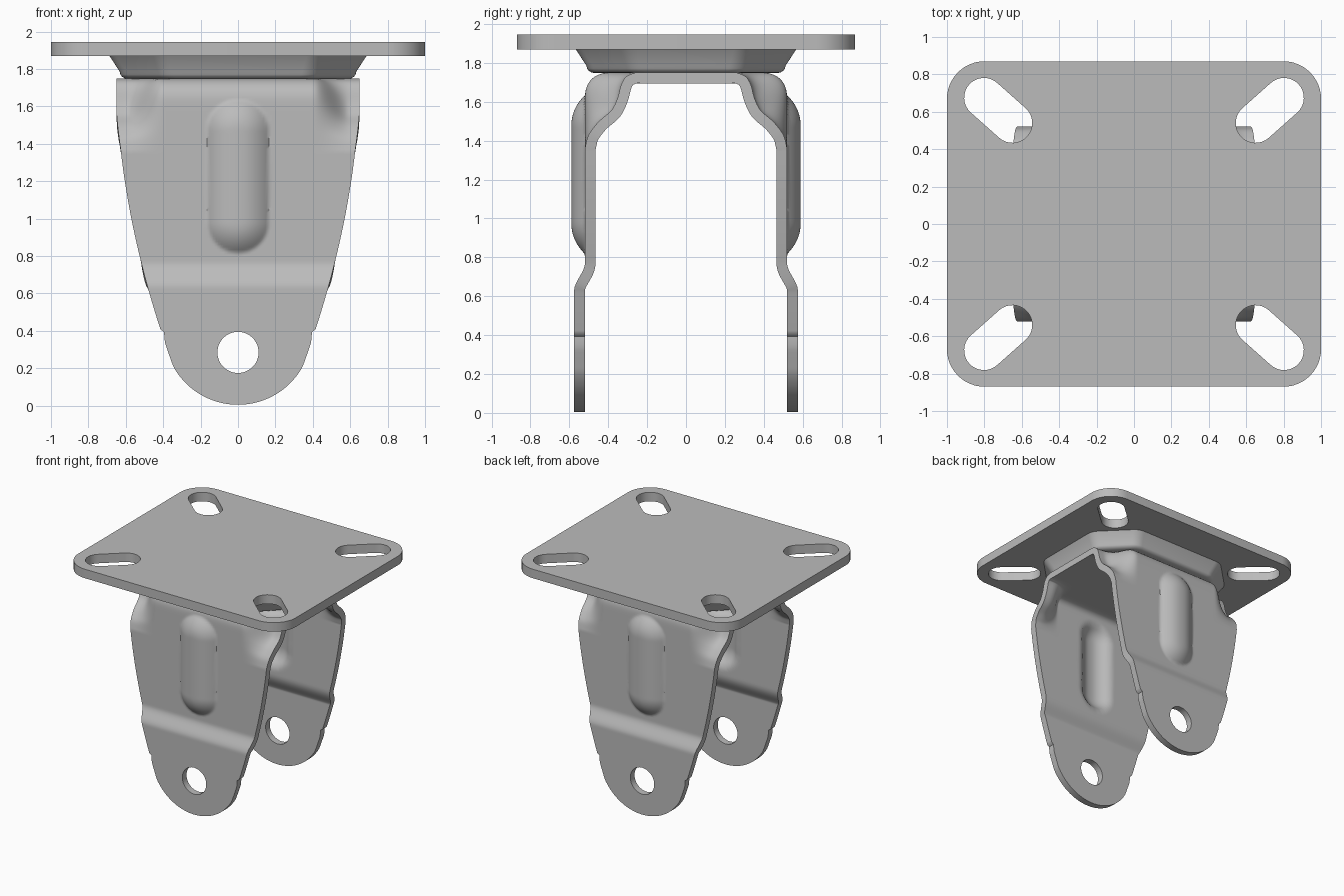
import bpy, bmesh
from math import sin, cos, pi, acos, sqrt
from mathutils import Vector

cube = bpy.data.objects.get("Cube")
if cube:
    bpy.data.objects.remove(cube)

steel = bpy.data.materials.new("grey steel")
steel.use_nodes = True
GREY = (0.5, 0.5, 0.5, 1)
steel.diffuse_color = GREY
steel.node_tree.nodes["Principled BSDF"].inputs["Base Color"].default_value = GREY


def make(name, bm):
    mesh = bpy.data.meshes.new(name)
    bm.to_mesh(mesh)
    bm.free()
    mesh.materials.append(steel)
    ob = bpy.data.objects.new(name, mesh)
    bpy.context.collection.objects.link(ob)
    return ob


def activate(ob):
    bpy.ops.object.select_all(action='DESELECT')
    ob.select_set(True)
    bpy.context.view_layer.objects.active = ob


def apply(ob, kind, **settings):
    activate(ob)
    mod = ob.modifiers.new(kind.lower(), kind)
    for key, value in settings.items():
        setattr(mod, key, value)
    bpy.ops.object.modifier_apply(modifier=mod.name)


def cut(ob, cutter):
    cutter.hide_render = True
    apply(ob, 'BOOLEAN', object=cutter, operation='DIFFERENCE', solver='EXACT')
    bpy.data.objects.remove(cutter)


def smooth(ob, angle):
    activate(ob)
    bpy.ops.object.shade_smooth_by_angle(angle=angle)


def rounded(points, radius, steps=10):
    """Polygon outline with every corner replaced by a curve."""
    out = []
    for i, p in enumerate(points):
        p = Vector(p)
        a = (Vector(points[i - 1]) - p).normalized()
        b = (Vector(points[(i + 1) % len(points)]) - p).normalized()
        half = a.angle(b) / 2
        centre = p + (a + b).normalized() * radius / sin(half)
        start = p + a * radius * cos(half) / sin(half) - centre
        end = p + b * radius * cos(half) / sin(half) - centre
        for k in range(steps + 1):
            t = k / steps
            out.append(centre + (start * (1 - t) + end * t).normalized() * radius)
    return out


def loft(bm, rings):
    """Closed solid through stacked rings of equal point count."""
    loops = [[bm.verts.new(p) for p in ring] for ring in rings]
    n = len(loops[0])
    for low, high in zip(loops, loops[1:]):
        for j in range(n):
            k = (j + 1) % n
            bm.faces.new((low[j], low[k], high[k], high[j]))
    bm.faces.new(loops[0][::-1])
    bm.faces.new(loops[-1])
    bmesh.ops.recalc_face_normals(bm, faces=bm.faces)


def level(outline, z):
    return [(p.x, p.y, z) for p in outline]


# Mounting plate with rounded corners
W, D = 1.0, 0.87
outline = rounded([(-W, -D), (W, -D), (W, D), (-W, D)], 0.2)
bm = bmesh.new()
loft(bm, [level(outline, 1.87), level(outline, 1.945)])
plate = make("mounting_plate", bm)

# Diagonal bolt slots
bm = bmesh.new()
for sx in (-1, 1):
    for sy in (-1, 1):
        inner, outer = Vector((0.65 * sx, 0.54 * sy)), Vector((0.802 * sx, 0.675 * sy))
        along = (outer - inner).normalized()
        side = Vector((-along.y, along.x))
        slot = []
        for centre, turn in ((outer, 0), (inner, pi)):
            for k in range(17):
                a = turn - pi / 2 + pi * k / 16
                slot.append(centre + (along * cos(a) + side * sin(a)) * 0.106)
        loft(bm, [level(slot, 1.8), level(slot, 2.0)])
cut(plate, make("slot_cutter", bm))
smooth(plate, 0.6)


# Pressed eight-sided boss beneath the plate
def octagon(inset, z):
    x, y, c = 0.69 - inset, 0.57 - inset, 0.27 - inset * 0.5
    pts = [(x, c - y), (x, y - c), (x - c, y), (c - x, y),
           (-x, y - c), (-x, c - y), (c - x, -y), (x - c, -y)]
    return level(rounded(pts, 0.12, 6), z)


bm = bmesh.new()
rings = [octagon(0, 1.875), octagon(0.058, 1.785)]
rings += [octagon(0.1 - 0.042 * cos(a), 1.785 - 0.037 * sin(a))
          for a in (pi / 8, pi / 4, 3 * pi / 8, pi / 2)]
loft(bm, rings)
smooth(make("plate_boss", bm), 0.7)


# Fork: one pressed sheet, built as a front half and mirrored
def step(a, b, x):
    t = min(max((x - a) / (b - a), 0), 1)
    return t * t * (3 - 2 * t)


def half_width(z):
    w = 0.65 - 0.1364 * max(1.75 - z, 0) ** 1.855
    if z < 0.4:
        w = min(w, sqrt(max(0.395 ** 2 - (0.4 - z) ** 2, 0)))
    return w


def resample(points, n):
    """Evenly spaced, slightly relaxed points along a path."""
    pts = [Vector(p) for p in points]
    lengths = [(b - a).length for a, b in zip(pts, pts[1:])]
    out = []
    for i in range(n + 1):
        d, k = sum(lengths) * i / n, 0
        while k < len(lengths) - 1 and d > lengths[k]:
            d -= lengths[k]
            k += 1
        out.append(pts[k].lerp(pts[k + 1], min(d / lengths[k], 1)))
    for _ in range(6):
        out = [out[0]] + [(a + b * 2 + c) / 4 for a, b, c in zip(out, out[1:], out[2:])] + [out[-1]]
    return out


# Shoulder path (y, z) at the middle and at the pinched side edges
corner = [(0.41 + 0.11 * cos(k * pi / 16), 1.64 + 0.11 * sin(k * pi / 16)) for k in range(9)]
middle = [(0.52, 1.36)] + corner + [(0.26, 1.75)]
pinched = [(0.52, 1.36), (0.505, 1.43), (0.45, 1.5), (0.38, 1.555), (0.35, 1.62),
           (0.335, 1.69), (0.31, 1.735), (0.26, 1.75)]

rows = []
a_end = acos(0.12 / 0.395)
leg_z = [0.4 - 0.395 * cos(0.03 + (a_end - 0.03) * k / 20) for k in range(21)]
leg_z += [0.28 + 1.08 * k / 76 for k in range(1, 76)]
for z in leg_z:
    p = Vector((0.575 - 0.055 * step(0.63, 0.77, z), z))
    rows.append((p, p))
rows += list(zip(resample(middle, 44), resample(pinched, 44)))
for k in range(1, 6):
    p = Vector((0.26 * (1 - k / 5), 1.75))
    rows.append((p, p))

COLS = 84
bm = bmesh.new()
grid = []
for mid, edge in rows:
    line = []
    for j in range(COLS + 1):
        x = half_width(mid.y) * (2 * j / COLS - 1)
        y, z = mid.lerp(edge, step(0.4, 0.6, abs(x)))
        # Raised upright rib
        if mid.x > 0.5:
            t = Vector((x, z - min(max(z, 0.982), 1.47))).length / 0.165
            y += 0.07 * max(1 - t ** 2.3, 0)
        line.append(bm.verts.new((x, -y, z)))
    grid.append(line)
for low, high in zip(grid, grid[1:]):
    for j in range(COLS):
        bm.faces.new((low[j], low[j + 1], high[j + 1], high[j]))
fork = make("fork", bm)
apply(fork, 'MIRROR', use_axis=(False, True, False), merge_threshold=0.001)
apply(fork, 'SOLIDIFY', thickness=0.055, offset=-1)

# Axle hole through both legs
bm = bmesh.new()
hole = [(0.11 * cos(k * pi / 24), 0.285 + 0.11 * sin(k * pi / 24)) for k in range(48)]
loft(bm, [[(x, y, z) for x, z in hole] for y in (-0.8, 0.8)])
cut(fork, make("axle_cutter", bm))
smooth(fork, 0.7)
